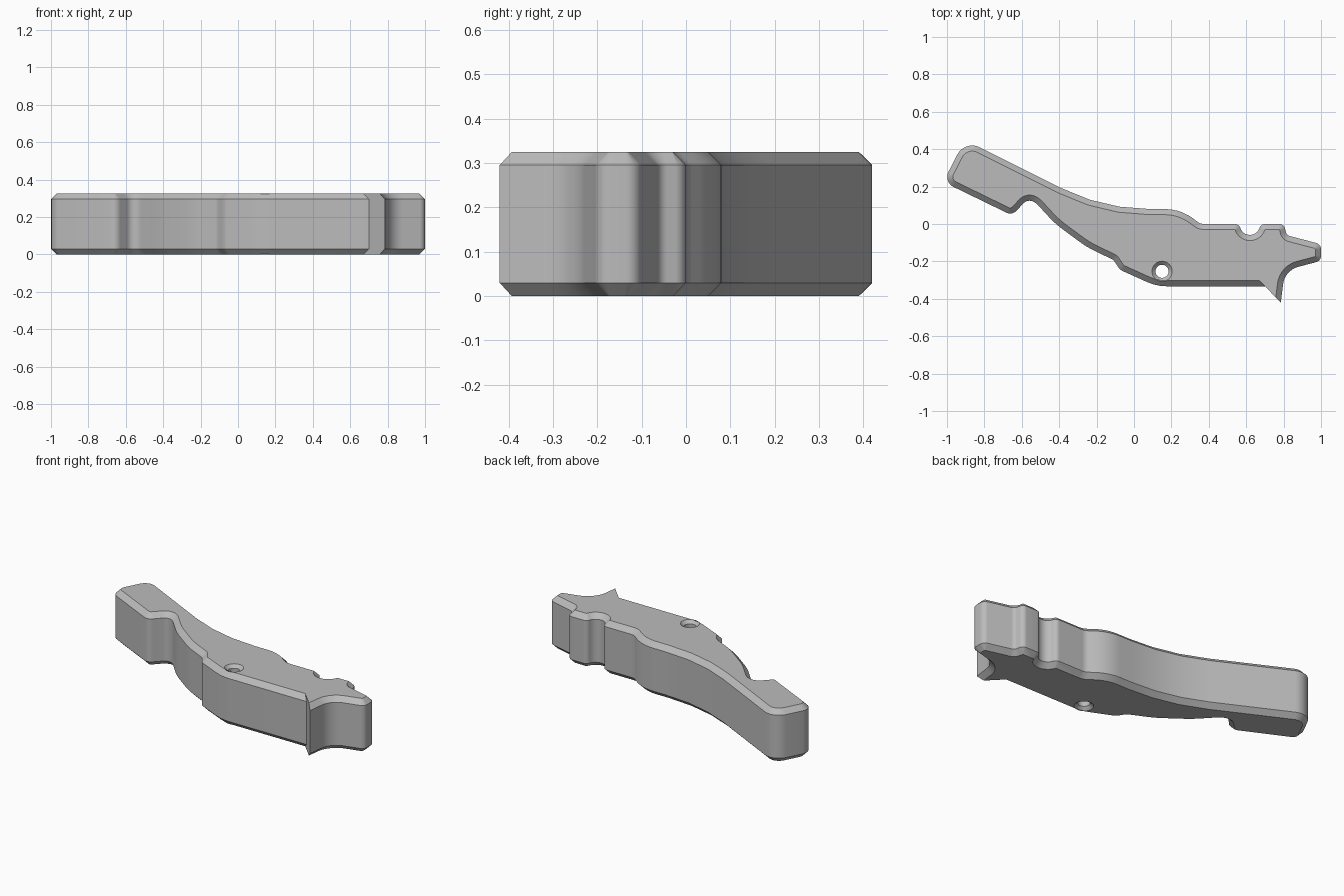
import bpy, bmesh, math
from mathutils import Vector

if "Cube" in bpy.data.objects:
    bpy.data.objects.remove(bpy.data.objects["Cube"])

HEIGHT, CHAMFER = 0.325, 0.03
TIP = (0.785, -0.42)

# Clockwise lever outline: x, y, corner radius
OUTLINE = [
    (-0.904, 0.45, 0.09), (-0.165, 0.08, 1.05), (0.25, 0.08, 0.25), (0.355, 0.0, 0.06),
    (0.562, 0.0, 0.031), (0.581, -0.058, 0.052), (0.659, -0.058, 0.052), (0.678, 0.0, 0.031),
    (0.802, 0.0, 0.031), (0.816, -0.06, 0.03), (1.0, -0.108, 0.035), (1.0, -0.197, 0.035),
    (0.806, -0.248, 0.11), (*TIP, 0), (0.70, -0.333, 0),
    (0.12, -0.333, 0.25), (-0.075, -0.245, 0.06), (-0.11, -0.192, 0.035),
    (-0.25, -0.125, 0.5), (-0.42, 0.0, 0.5), (-0.52, 0.108, 0.1), (-0.565, 0.138, 0.045),
    (-0.652, 0.046, 0.045), (-1.02, 0.225, 0.06),
]


def round_corners(points):
    """Replace each corner by an arc of its radius."""
    out = []
    for i, (x, y, r) in enumerate(points):
        c = Vector((x, y))
        a = (Vector(points[i - 1][:2]) - c).normalized()
        b = (Vector(points[(i + 1) % len(points)][:2]) - c).normalized()
        turn = math.pi - a.angle(b)
        if r == 0 or turn < 0.01:
            out.append(c)
            continue
        center = c + (a + b).normalized() * r / math.cos(turn / 2)
        start = c + a * r * math.tan(turn / 2) - center
        end = c + b * r * math.tan(turn / 2) - center
        steps = max(3, math.ceil(turn / math.radians(9)))
        for k in range(steps + 1):
            t = k / steps
            v = (start * math.sin((1 - t) * turn) + end * math.sin(t * turn)) / math.sin(turn)
            out.append(center + v)
    return out


def inset(points, dists):
    """Move each edge to its right by its own distance."""
    n = len(points)
    normals = []
    for i in range(n):
        d = (points[(i + 1) % n] - points[i]).normalized()
        normals.append(Vector((d.y, -d.x)))
    out = []
    for i, p in enumerate(points):
        n1, n2, d1, d2 = normals[i - 1], normals[i], dists[i - 1], dists[i]
        det = n1.x * n2.y - n1.y * n2.x
        if abs(det) < 1e-4:
            o = n2 * d2
        else:
            o = Vector(((d1 * n2.y - d2 * n1.y) / det, (n1.x * d2 - n2.x * d1) / det))
        out.append(p + o)
    return out


def add_wall(bm, points, dists, depth):
    """Chamfered wall: inset, full, full and inset rings from bottom to top."""
    small = inset(points, dists)
    levels = [(small, 0), (points, depth), (points, HEIGHT - depth), (small, HEIGHT)]
    rings = [[bm.verts.new((p.x, p.y, z)) for p in ring] for ring, z in levels]
    n = len(points)
    for lo, hi in zip(rings, rings[1:]):
        for i in range(n):
            j = (i + 1) % n
            bm.faces.new((lo[i], lo[j], hi[j], hi[i]))


bm = bmesh.new()

# Outer wall; the short slanted edge at the spur has no chamfer
outer = round_corners(OUTLINE)
spur = Vector(TIP)
add_wall(bm, outer, [0 if (p - spur).length < 1e-5 else CHAMFER for p in outer], CHAMFER)

# Countersunk pivot hole
SIDES = 32
hole = [Vector((0.15 + 0.035 * math.cos(2 * math.pi * k / SIDES),
                -0.253 + 0.035 * math.sin(2 * math.pi * k / SIDES))) for k in range(SIDES)]
add_wall(bm, hole, [0.019] * SIDES, 0.019)

# Flat caps around the hole
bmesh.ops.remove_doubles(bm, verts=bm.verts[:], dist=0.0015)
for z in (0, HEIGHT):
    rim = [e for e in bm.edges if e.is_boundary and all(abs(v.co.z - z) < 1e-4 for v in e.verts)]
    bmesh.ops.triangle_fill(bm, edges=rim, use_beauty=True, normal=(0, 0, 1 if z else -1))
bmesh.ops.recalc_face_normals(bm, faces=bm.faces[:])

mesh = bpy.data.meshes.new("lever")
bm.to_mesh(mesh)
bm.free()
lever = bpy.data.objects.new("lever", mesh)
bpy.context.collection.objects.link(lever)

grey = bpy.data.materials.new("plain grey")
grey.diffuse_color = (0.5, 0.5, 0.5, 1)
grey.use_nodes = True
grey.node_tree.nodes["Principled BSDF"].inputs["Base Color"].default_value = grey.diffuse_color
mesh.materials.append(grey)

bpy.context.view_layer.objects.active = lever
lever.select_set(True)
bpy.ops.object.shade_smooth_by_angle(angle=math.radians(30))
